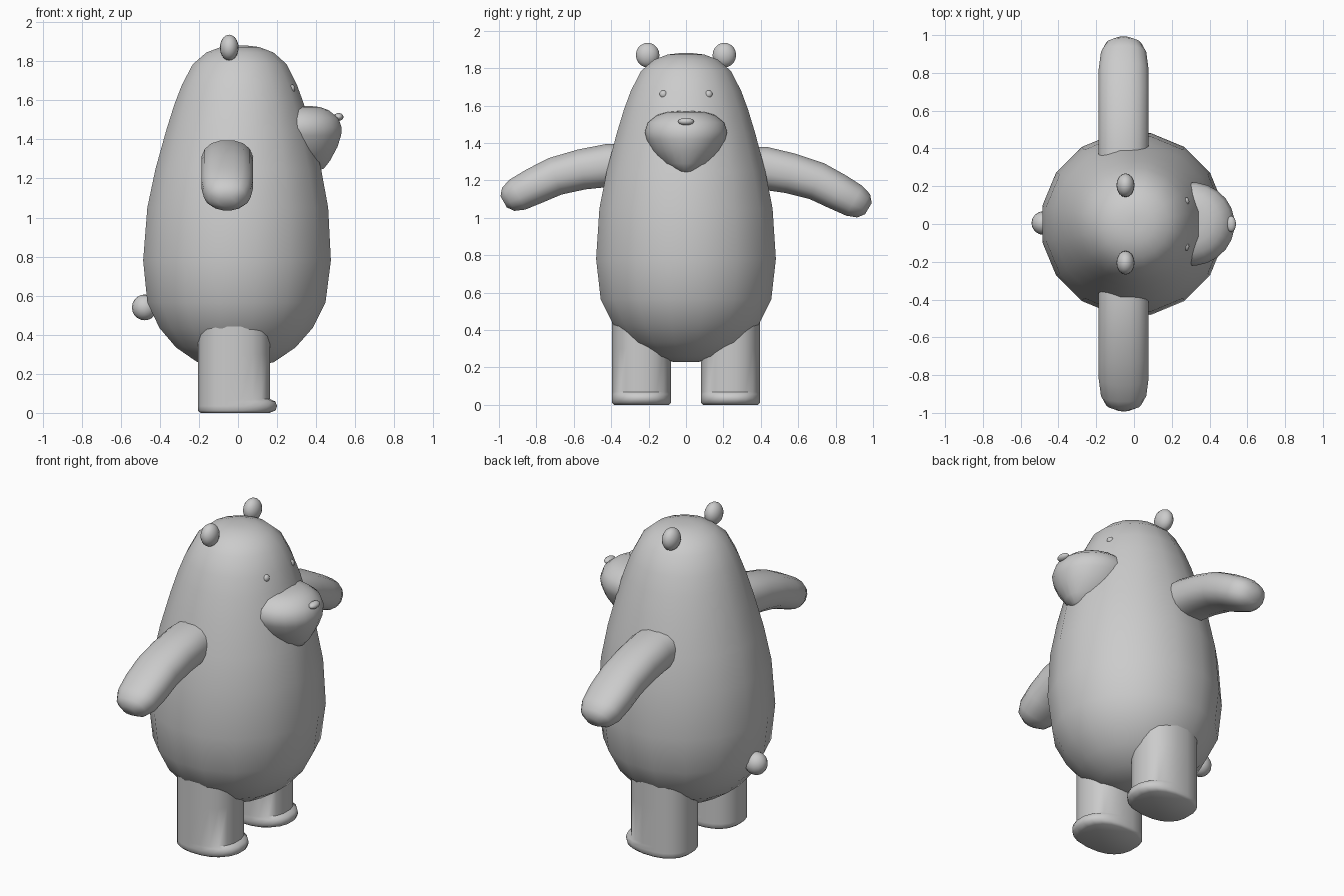
import bpy, bmesh, math
from mathutils import Vector

cube = bpy.data.objects.get("Cube")
if cube:
    bpy.data.objects.remove(cube, do_unlink=True)

GREY = (0.6, 0.6, 0.6, 1)
mat = bpy.data.materials.new("plain grey")
mat.use_nodes = True
mat.diffuse_color = GREY
mat.node_tree.nodes["Principled BSDF"].inputs["Base Color"].default_value = GREY


def finish(name, bm, angle=50):
    bmesh.ops.recalc_face_normals(bm, faces=bm.faces)
    mesh = bpy.data.meshes.new(name)
    bm.to_mesh(mesh)
    bm.free()
    mesh.materials.append(mat)
    obj = bpy.data.objects.new(name, mesh)
    bpy.context.collection.objects.link(obj)
    bpy.ops.object.select_all(action='DESELECT')
    obj.select_set(True)
    bpy.context.view_layer.objects.active = obj
    bpy.ops.object.shade_smooth_by_angle(angle=math.radians(angle))
    return obj


def loft(name, rings, angle=50):
    """Skin a list of point rings and cap both ends."""
    bm = bmesh.new()
    loops = [[bm.verts.new(p) for p in ring] for ring in rings]
    for a, b in zip(loops, loops[1:]):
        for i in range(len(a)):
            j = (i + 1) % len(a)
            bm.faces.new((a[i], a[j], b[j], b[i]))
    bm.faces.new(loops[0])
    bm.faces.new(loops[-1])
    return finish(name, bm, angle)


def ring(centre, u, v, n=16, power=1.0):
    """Ellipse around centre with half axes u and v; power < 1 makes it squarer."""
    pts = []
    for i in range(n):
        a = 2 * math.pi * (i + 0.5) / n
        c, s = math.cos(a), math.sin(a)
        pts.append(Vector(centre) + Vector(u) * math.copysign(abs(c) ** power, c)
                   + Vector(v) * math.copysign(abs(s) ** power, s))
    return pts


def ball(name, centre, radii):
    bm = bmesh.new()
    bmesh.ops.create_uvsphere(bm, u_segments=16, v_segments=10, radius=1)
    for v in bm.verts:
        v.co = Vector(centre) + Vector([c * r for c, r in zip(v.co, radii)])
    return finish(name, bm, 80)


# Pear-shaped body: height, radius
body = [(0.23, 0.07), (0.26, 0.2), (0.335, 0.312), (0.435, 0.4), (0.565, 0.465),
        (0.78, 0.49), (1.05, 0.472), (1.25, 0.432), (1.45, 0.378), (1.58, 0.338),
        (1.68, 0.3), (1.785, 0.245), (1.845, 0.175), (1.873, 0.1), (1.88, 0.04)]
loft("body", [ring((-0.016 + 0.014 * z, 0, z), (r, 0, 0), (0, r, 0))
              for z, r in body], 80)

# Muzzle: height, half width, front edge
muzzle = [(1.236, 0.025, 0.4), (1.25, 0.07, 0.44), (1.29, 0.13, 0.472), (1.36, 0.183, 0.51),
          (1.42, 0.212, 0.53), (1.46, 0.222, 0.533), (1.51, 0.205, 0.515),
          (1.55, 0.155, 0.465), (1.566, 0.1, 0.42), (1.571, 0.04, 0.37)]
loft("muzzle", [ring((0.3, 0, z), (x - 0.3, 0, 0), (0, w, 0), 24)
                for z, w, x in muzzle], 80)
ball("nose", (0.515, 0, 1.515), (0.025, 0.042, 0.02))
ball("tail", (-0.478, 0.005, 0.54), (0.065, 0.063, 0.066))

# Arm: distance out, height, half thickness, half depth
arm = [(0.25, 1.275, 0.115, 0.135), (0.42, 1.28, 0.117, 0.135), (0.56, 1.258, 0.11, 0.135),
       (0.7, 1.222, 0.105, 0.135), (0.81, 1.17, 0.1, 0.134), (0.9, 1.125, 0.092, 0.122),
       (0.95, 1.1, 0.072, 0.095), (0.975, 1.086, 0.035, 0.045)]

# Leg: height, scale, toe bulge
leg = [(0.0, 0.93, 0.01), (0.012, 1, 0.027), (0.035, 1, 0.035), (0.058, 1, 0.027),
       (0.07, 1, 0.0), (0.3, 1, 0.0), (0.55, 1, 0.0)]

for side, word in ((-1, "front"), (1, "back")):
    ball(word + "_ear", (-0.045, side * 0.205, 1.87), (0.048, 0.063, 0.066))
    ball(word + "_eye", (0.273, side * 0.12, 1.66), (0.02, 0.022, 0.022))

    # The back arm hangs a little lower
    path = []
    for y, z, t, d in arm:
        drop = 0.012 + 0.04 * (y - 0.35) if side > 0 else 0
        path.append((Vector((-0.055, side * y, z - drop)), t, d))
    rings = []
    for i, (p, t, d) in enumerate(path):
        along = path[min(i + 1, len(path) - 1)][0] - path[max(i - 1, 0)][0]
        across = along.cross(Vector((1, 0, 0))).normalized()
        rings.append(ring(p, (d, 0, 0), across * t, 16, 0.85))
    loft(word + "_arm", rings, 80)

    rings = []
    for z, s, toe in leg:
        pts = ring((-0.02, side * 0.238, z), (0.187 * s, 0, 0), (0, 0.159 * s, 0), 20, 0.85)
        for p in pts:
            p.x += toe * max(0, (p.x + 0.02) / 0.187) ** 0.6
        rings.append(pts)
    loft(word + "_leg", rings)
